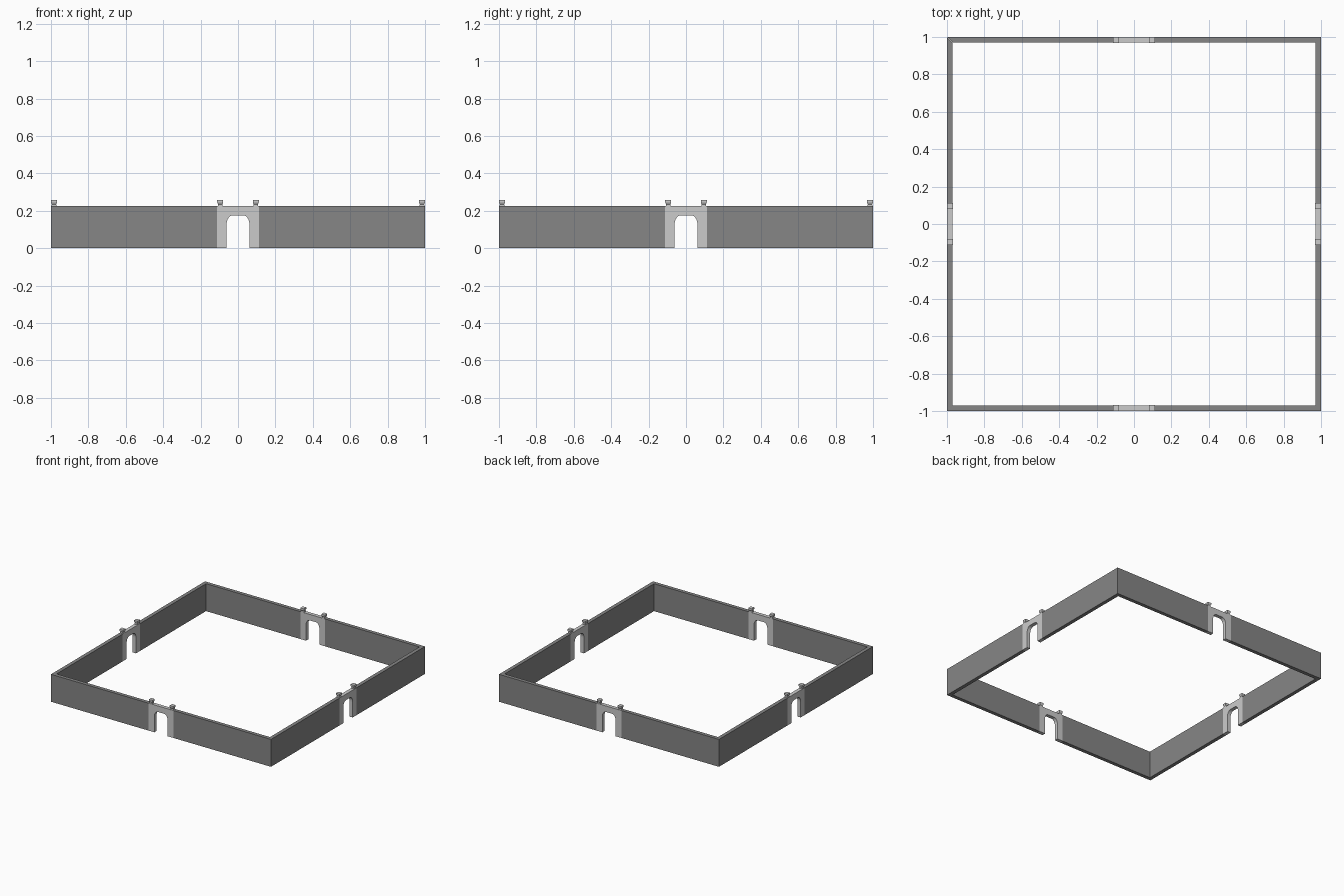
import bpy, bmesh, math
from mathutils import Matrix

if "Cube" in bpy.data.objects:
    bpy.data.objects.remove(bpy.data.objects["Cube"])

OUT, THICK, HEIGHT = 1.0, 0.03, 0.225   # outer half size, wall thickness, wall height
GATE, DOOR = 0.113, 0.061               # half widths of the gate and its opening

dark = bpy.data.materials.new("dark_stone")
dark.diffuse_color = (0.24, 0.24, 0.24, 1)
dark.use_nodes = True
dark.node_tree.nodes["Principled BSDF"].inputs["Base Color"].default_value = dark.diffuse_color


def prism(bm, outline, depth):
    """Extrude a closed outline of 3D points along the depth vector."""
    face = bm.faces.new([bm.verts.new(p) for p in outline])
    ext = bmesh.ops.extrude_face_region(bm, geom=[face])
    verts = [g for g in ext["geom"] if isinstance(g, bmesh.types.BMVert)]
    bmesh.ops.translate(bm, verts=verts, vec=depth)


def finish(bm, name, angle, mat=None):
    bmesh.ops.recalc_face_normals(bm, faces=bm.faces)
    bm.transform(Matrix.Rotation(angle, 4, 'Z'))
    me = bpy.data.meshes.new(name)
    bm.to_mesh(me)
    bm.free()
    if mat:
        me.materials.append(mat)
    ob = bpy.data.objects.new(name, me)
    bpy.context.collection.objects.link(ob)


def wall(name, angle, s):
    # half of one side, mitred at the corner
    bm = bmesh.new()
    prism(bm, [(s * GATE, -OUT, 0), (s * OUT, -OUT, 0),
               (s * (OUT - THICK), -OUT + THICK, 0), (s * GATE, -OUT + THICK, 0)],
          (0, 0, HEIGHT))
    finish(bm, name, angle, dark)


def gate(name, angle):
    # block with a flat-topped arch cut through it
    rx, rz, top, n = 0.034, 0.048, 0.176, 6
    right = [(DOOR, 0)]
    for i in range(n + 1):
        t = math.pi / 2 * i / n
        right.append((DOOR - rx + rx * math.cos(t), top - rz + rz * math.sin(t)))
    left = [(-x, z) for x, z in reversed(right)]
    pts = [(-GATE, 0), (-GATE, HEIGHT), (GATE, HEIGHT), (GATE, 0)] + right + left
    bm = bmesh.new()
    prism(bm, [(x, -OUT, z) for x, z in pts], (0, THICK, 0))
    finish(bm, name, angle)


def finial(name, angle, x):
    # small square post: foot, waist, flared cap
    bm = bmesh.new()
    rings = []
    for r, z in [(0.013, HEIGHT - 0.002), (0.013, 0.231), (0.011, 0.235),
                 (0.016, 0.244), (0.016, 0.257)]:
        rings.append([bm.verts.new((x + a * r, -OUT + 0.016 + b * r, z))
                      for a, b in ((-1, -1), (1, -1), (1, 1), (-1, 1))])
    for lo, hi in zip(rings, rings[1:]):
        for i in range(4):
            j = (i + 1) % 4
            bm.faces.new((lo[i], lo[j], hi[j], hi[i]))
    bm.faces.new(rings[0])
    bm.faces.new(rings[-1])
    finish(bm, name, angle)


# Four identical sides
for k, side in enumerate(("front", "right", "back", "left")):
    ang = k * math.pi / 2
    gate(side + "_gate", ang)
    for s, tag in ((-1, "a"), (1, "b")):
        wall(f"{side}_wall_{tag}", ang, s)
        finial(f"{side}_post_{tag}", ang, s * 0.095)
